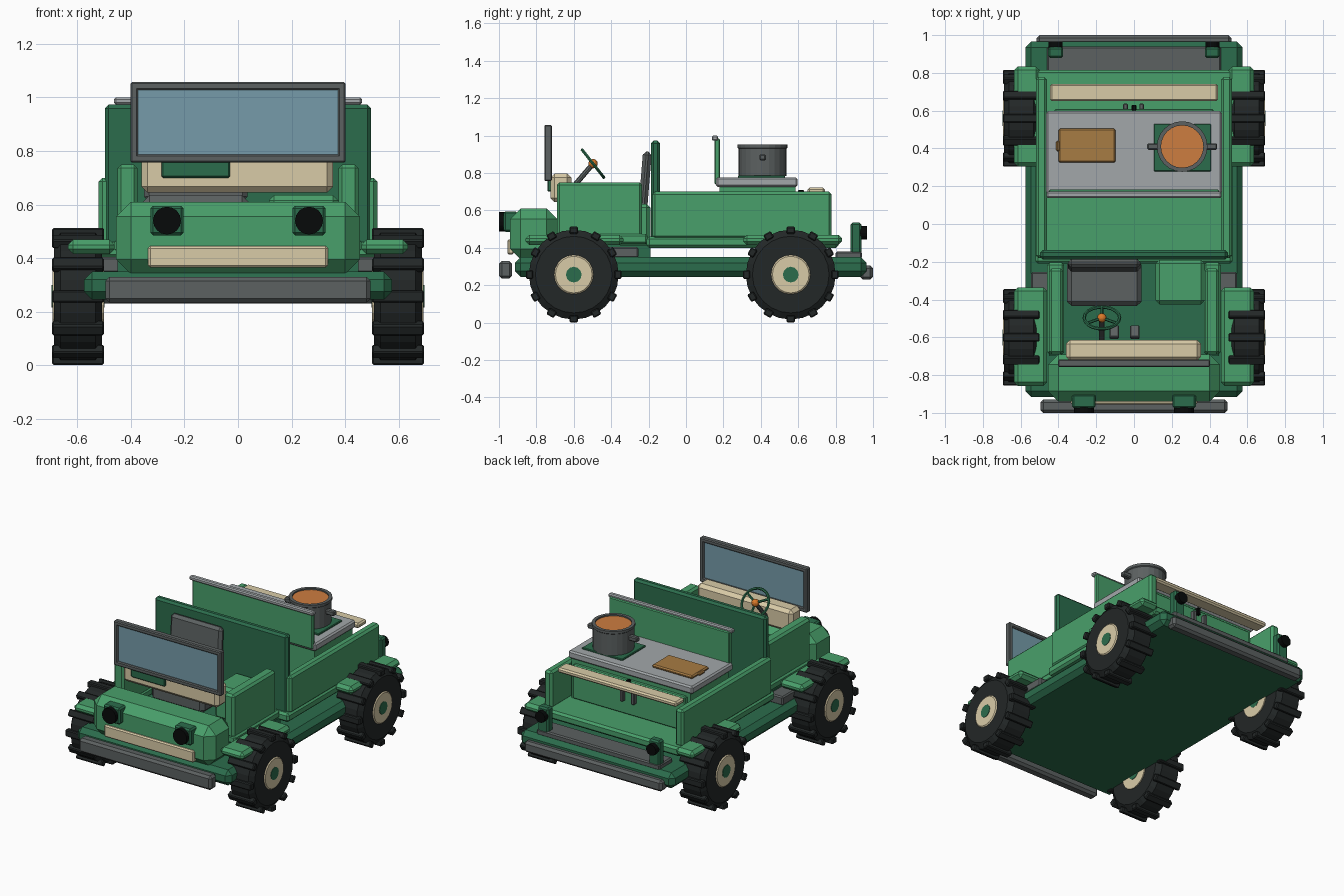
import bpy, bmesh, math
from mathutils import Matrix, Vector

if "Cube" in bpy.data.objects:
    bpy.data.objects.remove(bpy.data.objects["Cube"])

COL = dict(green='4a9e6a', dark='2f6c4d', cream='d8caa6', tyre='272b2b', black='101212',
           steel='5c6161', light='a1a6a8', glass='759aa8', orange='cc7c42', wood='a67b45', hub='d9782d')
MATS = {}


def mat(name):
    if name not in MATS:
        m = bpy.data.materials.new(name)
        rgb = [(int(COL[name][i:i + 2], 16) / 255) ** 2.2 for i in (0, 2, 4)]
        m.diffuse_color = (*rgb, 1)
        m.use_nodes = True
        m.node_tree.nodes["Principled BSDF"].inputs["Base Color"].default_value = m.diffuse_color
        MATS[name] = m
    return MATS[name]


def finish(bm, name, col):
    me = bpy.data.meshes.new(name)
    bmesh.ops.recalc_face_normals(bm, faces=bm.faces[:])
    bm.to_mesh(me)
    bm.free()
    me.materials.append(mat(col))
    ob = bpy.data.objects.new(name, me)
    bpy.context.collection.objects.link(ob)
    return ob


def box(name, col, x, y, z, bev=0.008, tilt=0):
    """Chamfered box from (min, max) ranges, optionally tilted about x."""
    bm = bmesh.new()
    size = Vector((x[1] - x[0], y[1] - y[0], z[1] - z[0]))
    bmesh.ops.create_cube(bm, size=1, matrix=Matrix.Diagonal((*size, 1)))
    if bev:
        bmesh.ops.bevel(bm, geom=bm.edges[:], offset=min(bev, min(size) * 0.45),
                        segments=1, affect='EDGES')
    mid = Vector((sum(x) / 2, sum(y) / 2, sum(z) / 2))
    bm.transform(Matrix.Translation(mid) @ Matrix.Rotation(tilt, 4, 'X'))
    return finish(bm, name, col)


def pair(name, col, x, y, z, bev=0.008):
    box(name + '_right', col, x, y, z, bev)
    box(name + '_left', col, (-x[1], -x[0]), y, z, bev)


def lathe(name, col, profile, loc, axis, n=20):
    """Spin (radius, height) points about an axis direction."""
    bm = bmesh.new()
    rings = [[bm.verts.new((r * math.cos(2 * math.pi * i / n), r * math.sin(2 * math.pi * i / n), h))
              for i in range(n)] for r, h in profile]
    for a, b in zip(rings, rings[1:]):
        for i in range(n):
            bm.faces.new((a[i], a[(i + 1) % n], b[(i + 1) % n], b[i]))
    bm.faces.new(rings[0])
    bm.faces.new(rings[-1])
    bm.transform(Matrix.Translation(loc) @ Vector(axis).to_track_quat('Z', 'Y').to_matrix().to_4x4())
    return finish(bm, name, col)


def rod(name, col, a, b, r, n=8):
    a, b = Vector(a), Vector(b)
    return lathe(name, col, [(r, 0), (r, (b - a).length)], a, b - a, n)


# Chassis and bumpers
box('chassis', 'dark', (-.575, .575), (-.915, .965), (.245, .35), .03)
box('front_bumper', 'steel', (-.495, .495), (-1, -.93), (.235, .33), .015)
box('rear_bumper', 'steel', (-.515, .515), (.93, 1), (.23, .305), .015)
box('rear_step', 'steel', (-.46, .46), (.80, .94), (.34, .38))

# Front body
box('hood', 'green', (-.455, .455), (-.94, -.69), (.34, .61), .055)
box('grille', 'cream', (-.335, .335), (-.955, -.92), (.365, .445))
for s, side in ((1, 'right'), (-1, 'left')):
    box('headlight_box_' + side, 'dark', (s * .265 - .062, s * .265 + .062), (-.975, -.90), (.485, .595), .01)
    rod('headlight_lens_' + side, 'black', (s * .265, -.96, .54), (s * .265, -1, .54), .052, 16)
    box('tail_post_' + side, 'dark', (s * .415 - .04, s * .415 + .04), (.88, .937), (.36, .535), .01)
    rod('tail_lens_' + side, 'black', (s * .415, .93, .48), (s * .415, .967, .48), .037, 14)
pair('door_panel', 'green', (.375, .45), (-.69, -.235), (.46, .75), .014)
pair('door_sill', 'green', (.37, .46), (-.69, -.205), (.42, .475), .012)
pair('footboard', 'steel', (.40, .545), (-.63, -.255), (.345, .405))
box('cabin_floor', 'dark', (-.45, .45), (-.70, -.19), (.34, .415), 0)

# Windscreen: four frame bars and a pane
Y = (-.757, -.717)
box('frame_bottom', 'steel', (-.40, .40), Y, (.757, .787), .006)
box('frame_top', 'steel', (-.40, .40), Y, (1.028, 1.057), .006)
pair('frame_side', 'steel', (.373, .402), Y, (.757, 1.057), .006)
box('windscreen', 'glass', (-.38, .38), (-.745, -.729), (.78, 1.035), 0)

# Dashboard, steering and pedals
box('dashboard', 'cream', (-.36, .355), (-.725, -.613), (.645, .797), .022)
box('dash_box', 'dark', (-.285, -.03), (-.74, -.70), (.70, .78), .006)
wheel_c, wheel_n = Vector((-.17, -.497, .85)), Vector((0, .79, .62))
bpy.ops.mesh.primitive_torus_add(major_radius=.094, minor_radius=.009, major_segments=18, minor_segments=6,
                                 location=wheel_c, rotation=wheel_n.to_track_quat('Z', 'Y').to_euler())
bpy.context.object.name = 'steering_wheel'
bpy.context.object.data.materials.append(mat('dark'))
up = Vector((0, -.62, .79))
for i in range(3):
    a = math.radians(-90 + 120 * i)
    rod('steering_spoke', 'dark', wheel_c,
        wheel_c + .094 * (math.cos(a) * Vector((1, 0, 0)) + math.sin(a) * up), .008, 6)
bpy.ops.mesh.primitive_uv_sphere_add(segments=12, ring_count=8, radius=.025, location=wheel_c)
bpy.context.object.name = 'steering_hub'
bpy.context.object.data.materials.append(mat('hub'))
rod('steering_column', 'steel', wheel_c, (-.17, -.625, .70), .014)
for x in (-.105, .005):
    box('pedal', 'steel', (x - .025, x + .025), (-.61, -.535), (.45, .475), .005, -.6)

# Seats
box('driver_seat', 'steel', (-.355, .04), (-.435, -.19), (.41, .635), .025)
box('driver_seat_back', 'steel', (-.35, .035), (-.242, -.195), (.61, .915), .018, -.08)
box('passenger_box', 'green', (.115, .375), (-.425, -.19), (.41, .635), .02)

# Cabin back wall and open rear body
box('back_wall', 'dark', (-.497, .497), (-.187, -.138), (.42, .973), .014)
box('rear_floor', 'green', (-.522, .522), (-.21, .815), (.40, .46), .014)
pair('rear_side', 'green', (.46, .52), (-.18, .778), (.45, .70), .014)
pair('front_fender', 'green', (.46, .635), (-.857, -.335), (.415, .47), .02)
pair('rear_fender', 'green', (.50, .635), (.305, .835), (.415, .47), .02)

# Kitchen unit
box('cabinet', 'green', (-.445, .445), (.18, .585), (.45, .73), 0)
box('counter', 'light', (-.465, .465), (.16, .597), (.725, .777), .01)
box('splash_panel', 'green', (-.45, .45), (.152, .182), (.74, .985), .006)
box('splash_rail', 'light', (-.463, .463), (.138, .172), (.973, 1), .007)
box('cabinet_door', 'green', (-.42, .42), (.58, .61), (.47, .70), .006)
for x in (-.045, .04):
    box('cabinet_handle', 'steel', (x - .012, x + .012), (.60, .637), (.56, .67), .004)
box('cabinet_latch', 'black', (-.012, .012), (.60, .63), (.66, .71), .004)
box('rear_shelf', 'cream', (-.445, .445), (.65, .742), (.688, .722), .01)

# Stove, pot and cutting board
box('burner', 'dark', (.105, .408), (.278, .53), (.77, .787), .004)
P = (.255, .41, 0)
lathe('pot', 'steel', [(.128, .785), (.128, .93), (.134, .935), (.134, .952), (.112, .952), (.112, .935)],
      P, (0, 0, 1), 24)
lathe('soup', 'orange', [(.112, .92), (.112, .943)], P, (0, 0, 1), 24)
for s in (-1, 1):
    x = .255 + s * .153
    box('pot_handle', 'steel', (x - .032, x + .032), (.393, .427), (.868, .90), .006)
box('cutting_board', 'wood', (-.40, -.098), (.325, .505), (.775, .798), .008)
box('board_handle', 'wood', (-.412, -.39), (.385, .44), (.777, .796), .006)


# Wheels: chamfered tyre, 12 lugs, hub and cap
def wheel(name, s, y):
    c, ax = Vector((s * .597, y, .257)), Vector((s, 0, 0))
    lathe(name + '_tyre', 'tyre', [(.205, -.09), (.24, -.065), (.24, .065), (.205, .09)], c, ax, 24)
    bm = bmesh.new()
    for i in range(12):
        m = (Matrix.Translation(c) @ Matrix.Rotation(math.radians(30 * i), 4, 'X')
             @ Matrix.Translation((0, 0, .237)) @ Matrix.Diagonal((.194, .046, .038, 1)))
        bmesh.ops.create_cube(bm, size=1, matrix=m)
    bmesh.ops.bevel(bm, geom=bm.edges[:], offset=.006, segments=1, affect='EDGES')
    finish(bm, name + '_lugs', 'tyre')
    lathe(name + '_hub', 'cream', [(.105, -.097), (.105, .09), (.098, .096)], c, ax, 20)
    lathe(name + '_cap', 'dark', [(.042, -.099), (.042, .099)], c, ax, 12)


for s, side in ((1, 'right'), (-1, 'left')):
    wheel('front_wheel_' + side, s, -.60)
    wheel('rear_wheel_' + side, s, .56)
